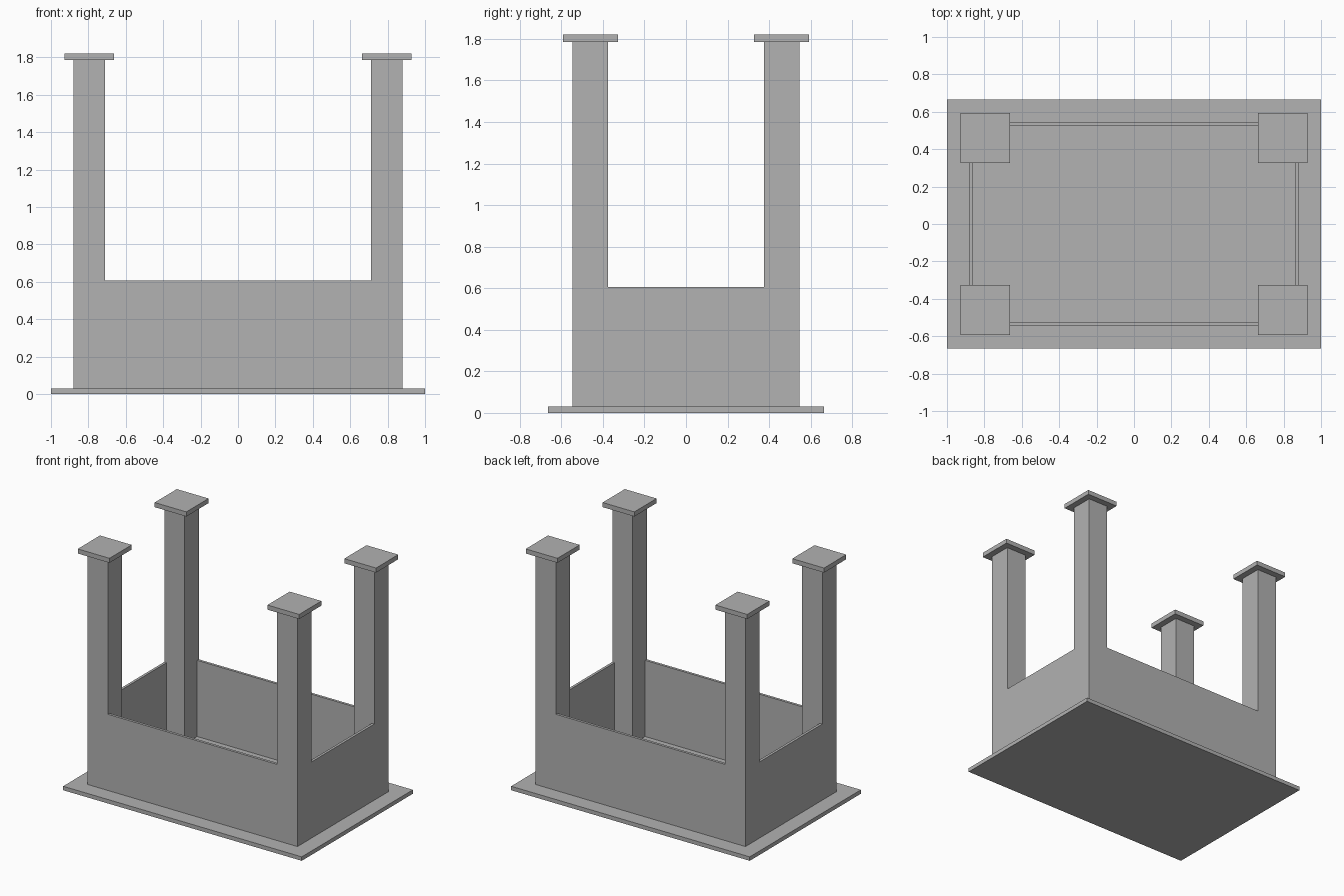
import bpy

cube = bpy.data.objects.get("Cube")
if cube:
    bpy.data.objects.remove(cube, do_unlink=True)

grey = bpy.data.materials.new("plain grey")
grey.use_nodes = True
colour = (0.445, 0.445, 0.445, 1)
grey.diffuse_color = colour
grey.node_tree.nodes["Principled BSDF"].inputs["Base Color"].default_value = colour


def box(name, x, y, z):
    """Flat-shaded box spanning the given (low, high) ranges."""
    spans = (x, y, z)
    bpy.ops.mesh.primitive_cube_add(size=1, location=[(a + b) / 2 for a, b in spans])
    ob = bpy.context.object
    ob.name = name
    ob.scale = [abs(b - a) for a, b in spans]
    bpy.ops.object.transform_apply(location=False, rotation=False, scale=True)
    ob.data.materials.append(grey)
    return ob


# Main dimensions
out_x, out_y = 0.88, 0.545      # outer faces of the frame
leg = 0.17                      # leg width
lip = 0.048                     # foot overhang
panel = 0.02                    # apron thickness
slab_top, apron_top, leg_top, foot_top = 0.03, 0.607, 1.785, 1.82
in_x, in_y = out_x - leg, out_y - leg

# Table top lying on the ground
box("table_top", (-1, 1), (-0.665, 0.665), (0, slab_top))

# Four corner legs with square foot plates
for sx, side in ((-1, "right"), (1, "left")):
    for sy, end in ((-1, "front"), (1, "back")):
        box(f"{end}_{side}_leg", (sx * in_x, sx * out_x),
            (sy * in_y, sy * out_y), (slab_top, leg_top))
        box(f"{end}_{side}_foot", (sx * (in_x - lip), sx * (out_x + lip)),
            (sy * (in_y - lip), sy * (out_y + lip)), (leg_top, foot_top))

# Thin apron panels between the legs, flush with their outer faces
for s, end, side in ((-1, "front", "right"), (1, "back", "left")):
    box(f"{end}_apron", (-in_x, in_x),
        (s * (out_y - panel), s * out_y), (slab_top, apron_top))
    box(f"{side}_apron", (s * (out_x - panel), s * out_x),
        (-in_y, in_y), (slab_top, apron_top))
